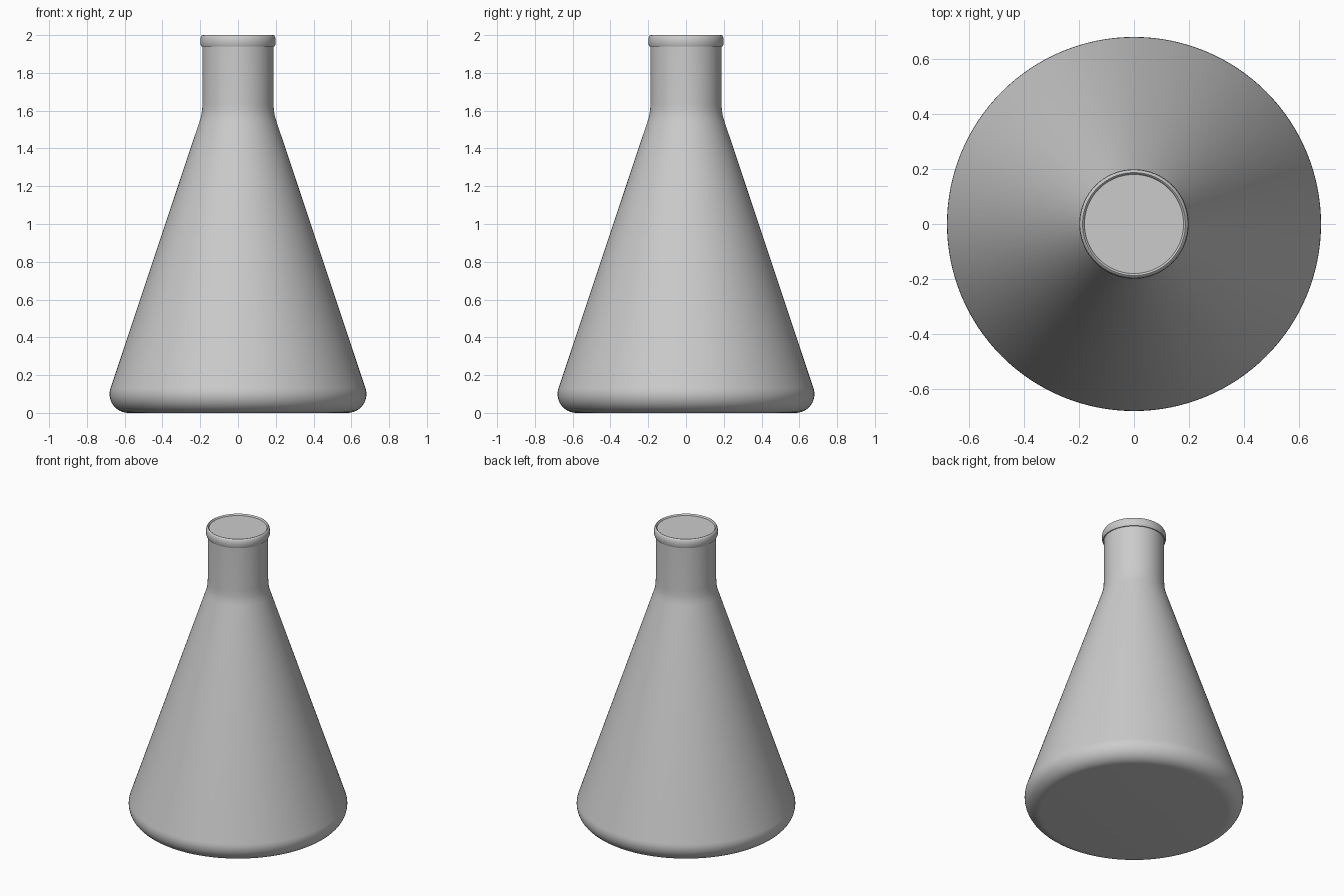
import bpy, bmesh
from math import sin, cos, radians, pi

if "Cube" in bpy.data.objects:
    bpy.data.objects.remove(bpy.data.objects["Cube"])

SIDES = 128

def lathe(name, profile, angle=40):
    """Revolve an (r, z) profile around z; capped with n-gons at both ends."""
    bm = bmesh.new()
    rings = [[bm.verts.new((r * cos(2 * pi * i / SIDES), r * sin(2 * pi * i / SIDES), z))
              for i in range(SIDES)] for r, z in profile]
    for a, b in zip(rings, rings[1:]):
        for i in range(SIDES):
            j = (i + 1) % SIDES
            bm.faces.new((a[i], a[j], b[j], b[i]))
    bm.faces.new(rings[0][::-1])
    bm.faces.new(rings[-1])
    mesh = bpy.data.meshes.new(name)
    bm.to_mesh(mesh)
    bm.free()
    ob = bpy.data.objects.new(name, mesh)
    bpy.context.collection.objects.link(ob)
    bpy.ops.object.select_all(action='DESELECT')
    ob.select_set(True)
    bpy.context.view_layer.objects.active = ob
    bpy.ops.object.shade_smooth_by_angle(angle=radians(angle))
    return ob

# rounded base corner, up to where it meets the cone
steps = 12
corner = [(0.58 + 0.1 * cos(radians(a)), 0.1 + 0.1 * sin(radians(a)))
          for a in (-90 + (90 + 18.4) * k / steps for k in range(steps + 1))]
# cone, softened shoulder, neck, lip and closed mouth
upper = [(0.203, 1.545), (0.195, 1.572), (0.19, 1.6), (0.188, 1.64), (0.188, 1.94),
         (0.194, 1.94), (0.198, 1.95), (0.199, 1.97), (0.197, 1.988), (0.192, 1.997),
         (0.187, 2.0), (0.183, 1.997), (0.18, 1.99)]
lathe("conical_flask", corner + upper)
